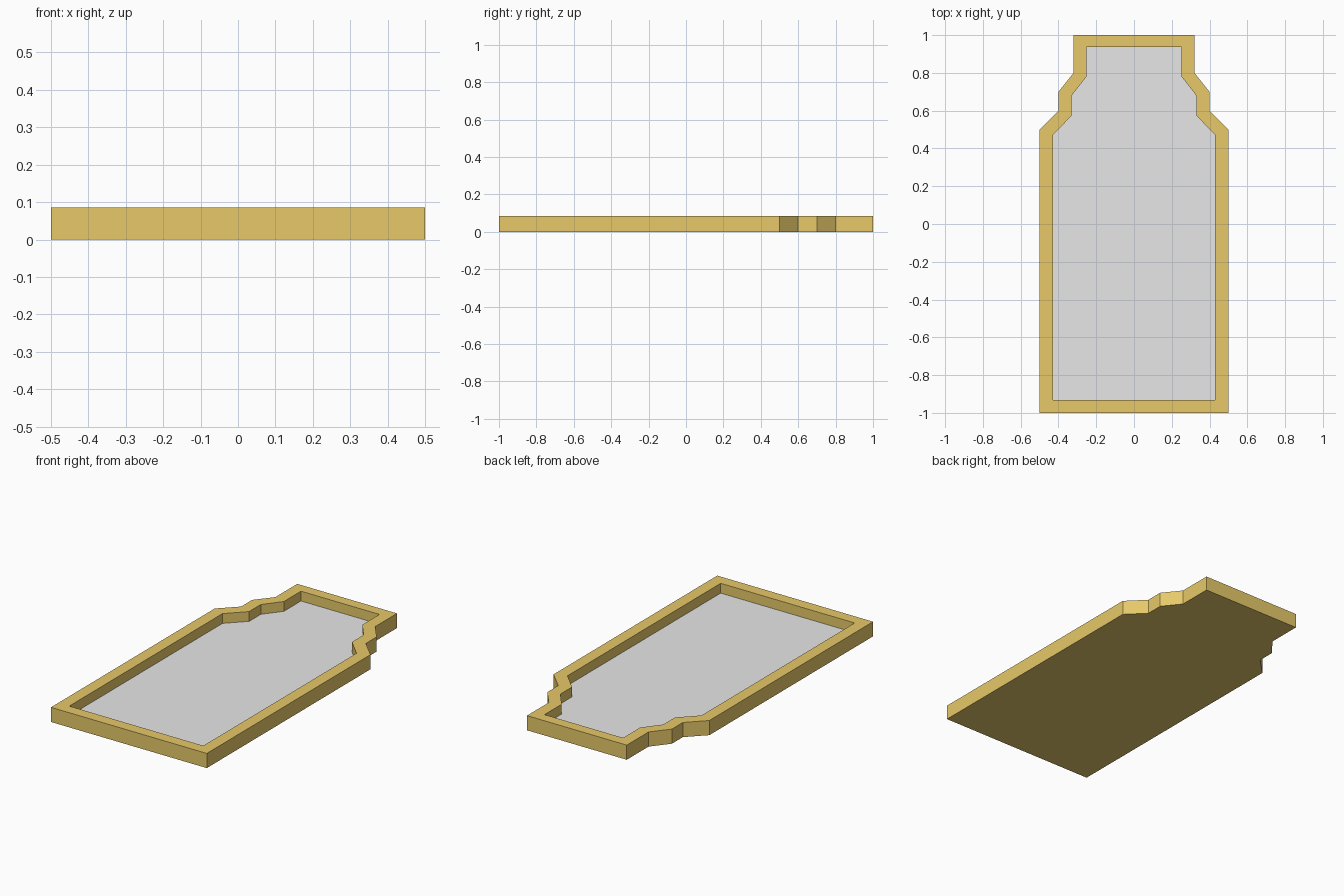
import bpy, bmesh

if "Cube" in bpy.data.objects:
    bpy.data.objects.remove(bpy.data.objects["Cube"])

HEIGHT, FLOOR = 0.085, 0.028


def material(name, rgb):
    m = bpy.data.materials.new(name)
    m.diffuse_color = (*rgb, 1.0)
    m.use_nodes = True
    m.node_tree.nodes["Principled BSDF"].inputs["Base Color"].default_value = m.diffuse_color
    return m


gold = material("gold", (0.8, 0.584, 0.144))
grey = material("light grey", (0.8, 0.8, 0.8))

# Right halves of the outer and inner outlines, bottom to top
OUTER = [(0.5, -1), (0.5, 0.5), (0.4, 0.6), (0.4, 0.7), (0.32, 0.8), (0.32, 1)]
INNER = [(0.43, -0.932), (0.43, 0.472), (0.33, 0.573), (0.33, 0.68), (0.252, 0.78), (0.252, 0.937)]


def mirrored(half):
    return half + [(-x, y) for x, y in reversed(half)]


def ring(bm, half, z):
    return [bm.verts.new((x, y, z)) for x, y in mirrored(half)]


def bridge(bm, a, b):
    n = len(a)
    for i in range(n):
        j = (i + 1) % n
        bm.faces.new((a[i], a[j], b[j], b[i]))


def make_object(name, bm, mat):
    me = bpy.data.meshes.new(name)
    bm.to_mesh(me)
    bm.free()
    me.materials.append(mat)
    ob = bpy.data.objects.new(name, me)
    bpy.context.collection.objects.link(ob)
    return ob


# Frame: flat back, outer wall, top rim and inner wall
bm = bmesh.new()
base = ring(bm, OUTER, 0)
top = ring(bm, OUTER, HEIGHT)
rim = ring(bm, INNER, HEIGHT)
inset = ring(bm, INNER, FLOOR)
bm.faces.new(list(reversed(base)))
for a, b in ((base, top), (top, rim), (rim, inset)):
    bridge(bm, a, b)
make_object("frame", bm, gold)

# Panel: recessed sheet inside the frame
bm = bmesh.new()
bm.faces.new(ring(bm, INNER, FLOOR))
make_object("panel", bm, grey)
